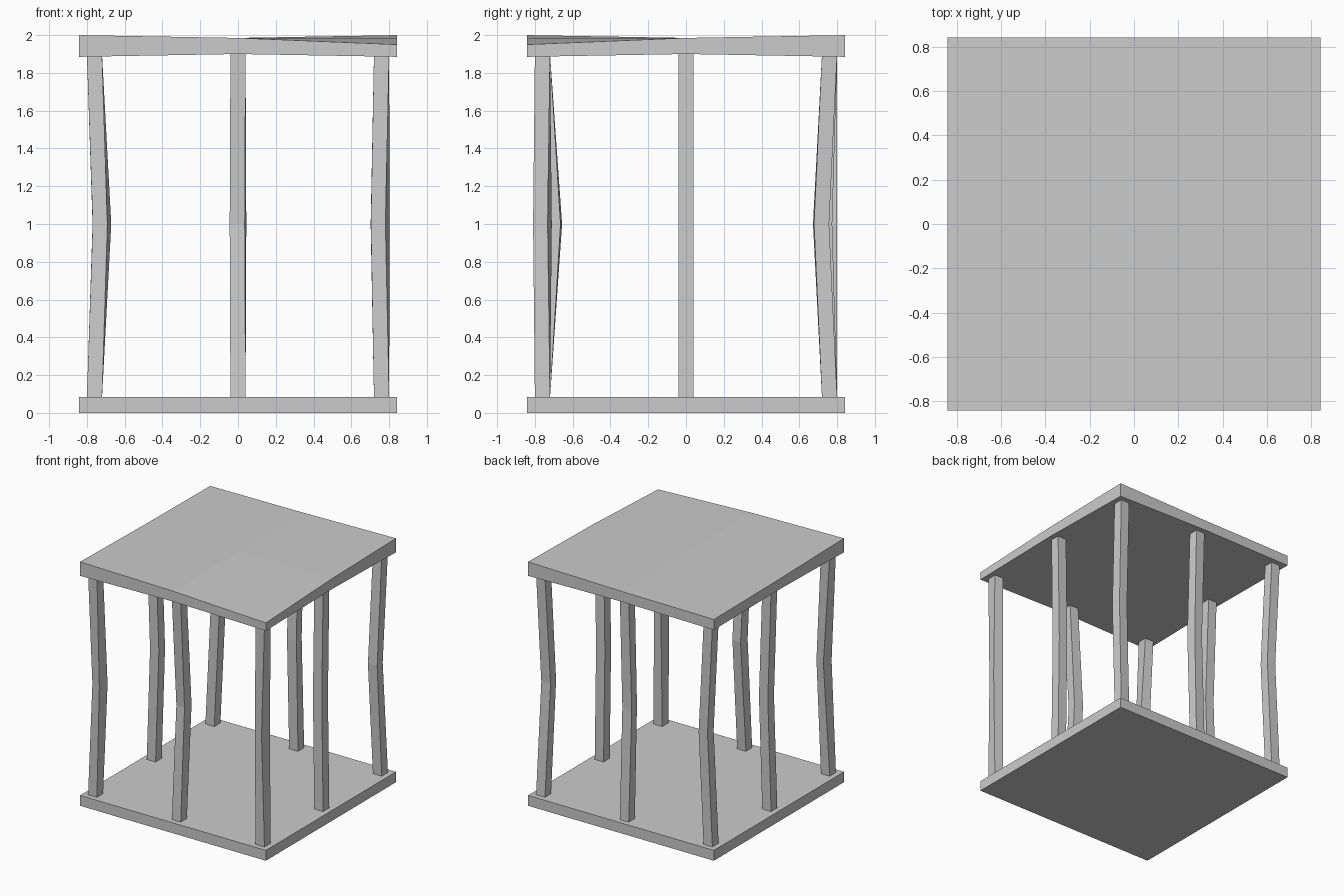
import bpy, bmesh, math

if "Cube" in bpy.data.objects:
    bpy.data.objects.remove(bpy.data.objects["Cube"])

H = 0.843      # half width of both plates
T = 0.085      # plate thickness
W = 0.04       # post half width


def make_object(name, bm):
    bmesh.ops.recalc_face_normals(bm, faces=bm.faces)
    me = bpy.data.meshes.new(name)
    bm.to_mesh(me)
    bm.free()
    ob = bpy.data.objects.new(name, me)
    bpy.context.collection.objects.link(ob)
    return ob


def make_slab(name, z0, corner_z=None):
    """Plate on a 3x3 grid; corner_z maps corner signs to (bottom, top)."""
    bm = bmesh.new()
    bmesh.ops.create_grid(bm, x_segments=2, y_segments=2, size=H)
    ext = bmesh.ops.extrude_face_region(bm, geom=bm.faces[:], use_keep_orig=True)
    top = {g for g in ext["geom"] if isinstance(g, bmesh.types.BMVert)}
    for v in bm.verts:
        key = (round(v.co.x / H), round(v.co.y / H))
        bottom_z, top_z = (corner_z or {}).get(key, (z0, z0 + T))
        v.co.z = top_z if v in top else bottom_z
    return make_object(name, bm)


def make_post(name, x, y, dx, dy, turn):
    """Square post whose middle ring is shifted and turned."""
    bm = bmesh.new()
    rings = []
    for z, ox, oy, a in ((T - 0.005, 0, 0, 0), (1.0, dx, dy, turn), (1.9, 0, 0, 0)):
        ring = []
        for i in range(4):
            t = math.radians(45 + 90 * i + a)
            r = W * math.sqrt(2)
            ring.append(bm.verts.new((x + ox + r * math.cos(t),
                                      y + oy + r * math.sin(t), z)))
        rings.append(ring)
    for lo, hi in zip(rings, rings[1:]):
        for i in range(4):
            j = (i + 1) % 4
            bm.faces.new((lo[i], lo[j], hi[j], hi[i]))
    bm.faces.new(rings[0][::-1])
    bm.faces.new(rings[-1])
    return make_object(name, bm)


# Flat base and warped roof plate
make_slab("base_plate", 0.0)
make_slab("roof_plate", 1.90, {
    (-1, -1): (1.885, 2.0), (1, -1): (1.885, 1.95),
    (1, 1): (1.885, 2.0), (-1, 1): (1.892, 1.978)})

# Eight crooked posts: side signs, middle shift, middle turn in degrees
P = 0.76
posts = {
    "front_left_post": (-1, -1, 0.04, 0.0, -15),
    "front_middle_post": (0, -1, 0.0, 0.06, -6),
    "front_right_post": (1, -1, -0.007, 0.0, -16),
    "left_middle_post": (-1, 0, 0.03, 0.0, 0),
    "right_middle_post": (1, 0, -0.012, 0.0, 0),
    "back_left_post": (-1, 1, 0.045, 0.0, 0),
    "back_middle_post": (0, 1, 0.0, -0.03, 6),
    "back_right_post": (1, 1, -0.015, -0.045, 4),
}
for name, (sx, sy, dx, dy, turn) in posts.items():
    make_post(name, sx * P, sy * P, dx, dy, turn)
